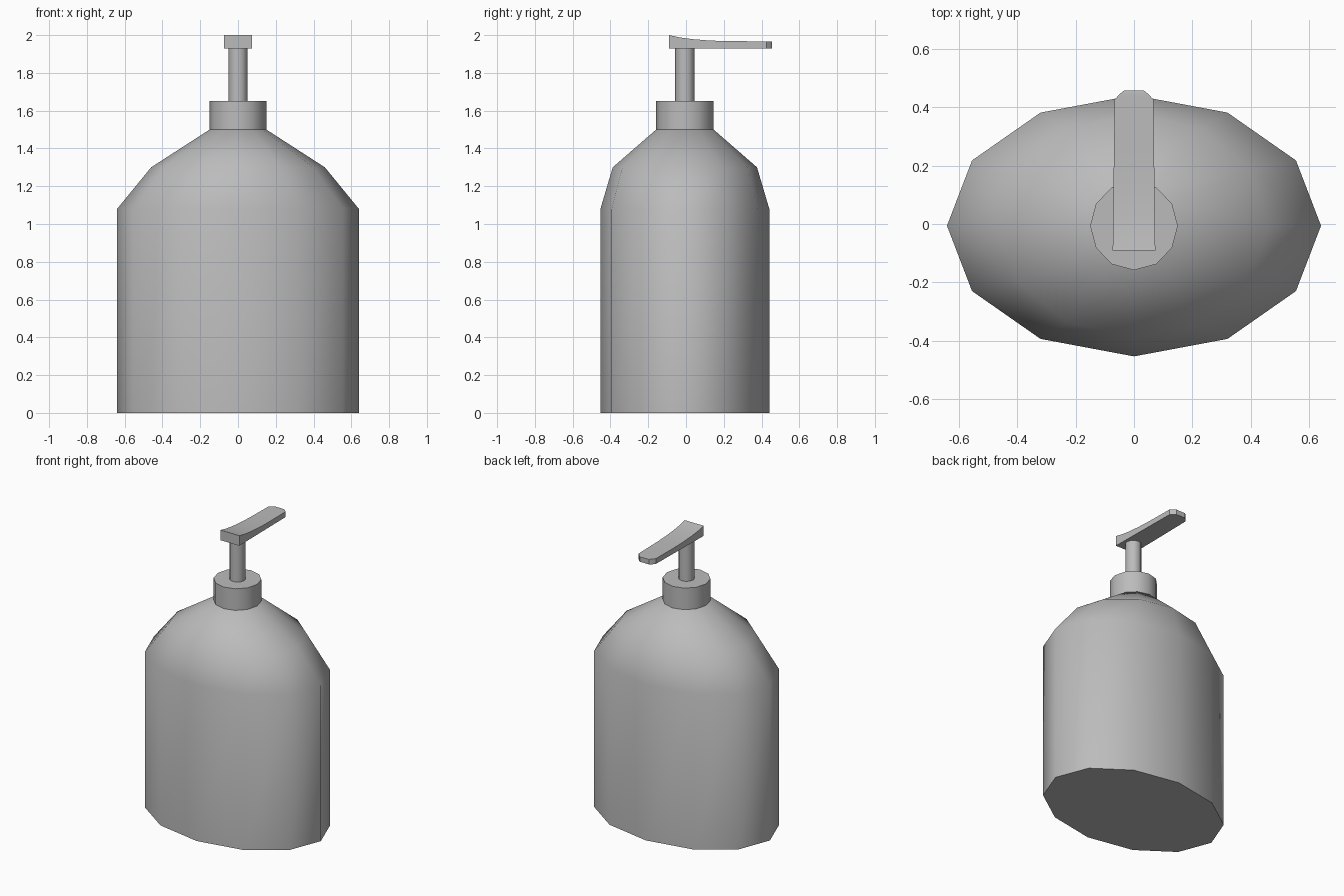
import bpy, bmesh, math

if "Cube" in bpy.data.objects:
    bpy.data.objects.remove(bpy.data.objects["Cube"])

CY = -0.006   # y of the bottle axis
SIDES = 12

grey = bpy.data.materials.new("plain grey")
grey.diffuse_color = (0.5, 0.5, 0.5, 1)
grey.use_nodes = True
grey.node_tree.nodes["Principled BSDF"].inputs["Base Color"].default_value = grey.diffuse_color


def finish(name, bm, angle):
    """Turn a bmesh into a named, smooth-by-angle object."""
    bmesh.ops.recalc_face_normals(bm, faces=bm.faces)
    mesh = bpy.data.meshes.new(name)
    bm.to_mesh(mesh)
    bm.free()
    mesh.materials.append(grey)
    obj = bpy.data.objects.new(name, mesh)
    bpy.context.collection.objects.link(obj)
    bpy.ops.object.select_all(action='DESELECT')
    obj.select_set(True)
    bpy.context.view_layer.objects.active = obj
    bpy.ops.object.shade_smooth_by_angle(angle=math.radians(angle))
    return obj


def loft(name, rings, angle=45):
    """Capped stack of elliptical rings given as (z, x radius, y radius)."""
    bm = bmesh.new()
    loops = []
    for z, rx, ry in rings:
        loops.append([bm.verts.new((rx * math.cos(math.tau * i / SIDES),
                                    CY + ry * math.sin(math.tau * i / SIDES), z))
                      for i in range(SIDES)])
    for a, b in zip(loops, loops[1:]):
        for i in range(SIDES):
            j = (i + 1) % SIDES
            bm.faces.new((a[i], a[j], b[j], b[i]))
    bm.faces.new(loops[0])
    bm.faces.new(loops[-1])
    return finish(name, bm, angle)


# Oval bottle with tapering shoulders
loft("bottle", [(0, 0.64, 0.447), (1.08, 0.64, 0.447),
                (1.3, 0.46, 0.382), (1.5, 0.15, 0.152)])
# Collar and pump stem
loft("collar", [(1.5, 0.15, 0.152), (1.65, 0.15, 0.152)])
loft("pump_stem", [(1.65, 0.051, 0.051), (1.94, 0.051, 0.051)])

# Pump head: stations of (y, half width, top z), with a chamfered spout tip
stations = [(-0.09, 0.073, 2.0), (-0.03, 0.072, 1.987), (0.04, 0.071, 1.978),
            (0.13, 0.070, 1.971), (0.22, 0.069, 1.968), (0.425, 0.066, 1.967),
            (0.442, 0.052, 1.967), (0.456, 0.035, 1.965)]
bm = bmesh.new()
sections = [[bm.verts.new(p) for p in ((-w, y, 1.93), (w, y, 1.93), (w, y, z), (-w, y, z))]
            for y, w, z in stations]
for a, b in zip(sections, sections[1:]):
    for i in range(4):
        j = (i + 1) % 4
        bm.faces.new((a[i], a[j], b[j], b[i]))
bm.faces.new(sections[0])
bm.faces.new(sections[-1])
finish("pump_head", bm, 30)
